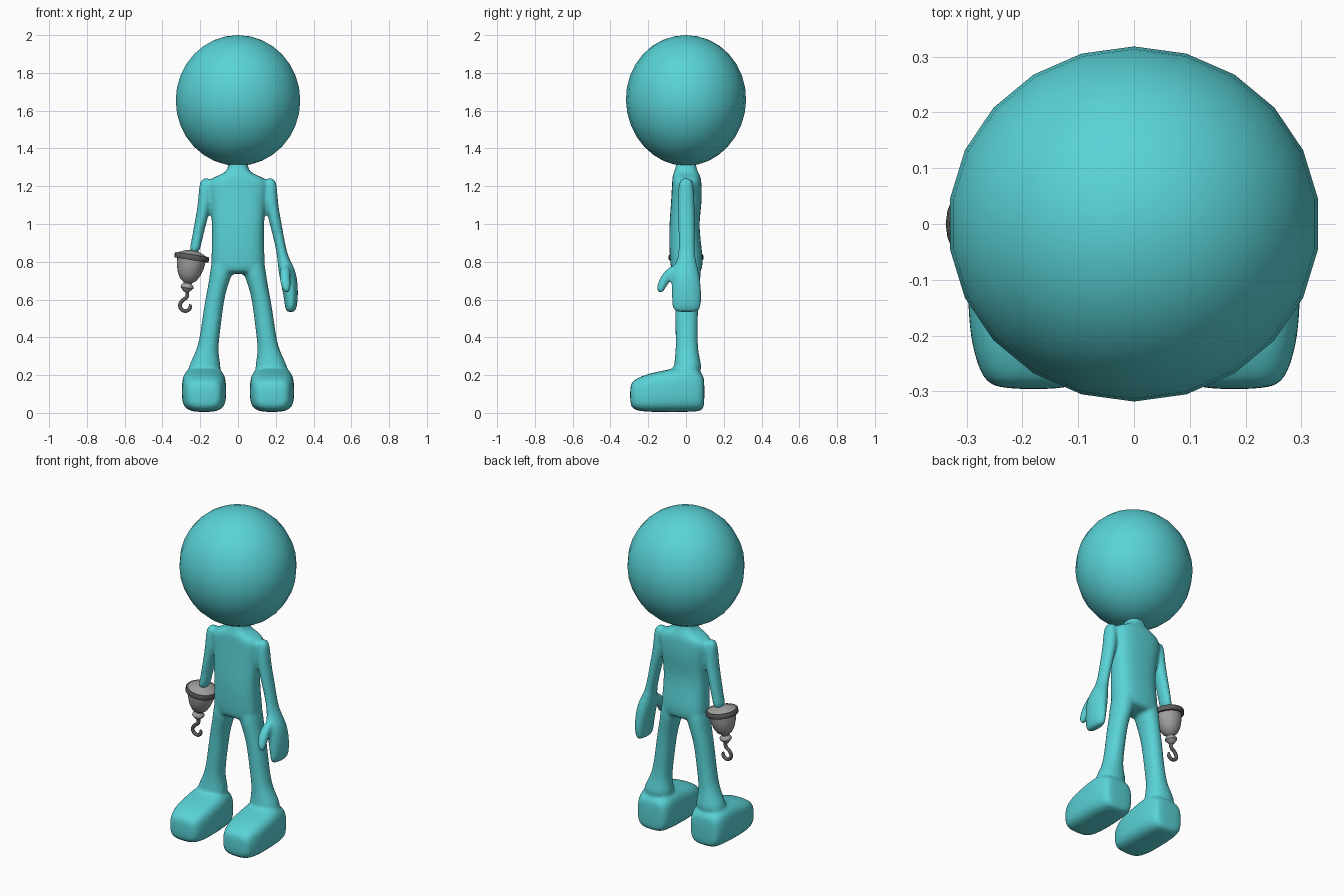
import bpy, bmesh, math
from mathutils import Vector

if "Cube" in bpy.data.objects:
    bpy.data.objects.remove(bpy.data.objects["Cube"])


def material(name, rgb):
    m = bpy.data.materials.new(name)
    m.diffuse_color = (*rgb, 1)
    m.use_nodes = True
    m.node_tree.nodes["Principled BSDF"].inputs["Base Color"].default_value = m.diffuse_color
    return m


TEAL = material("teal", (0.10, 0.65, 0.68))
LIGHT = material("light_metal", (0.36, 0.36, 0.36))
DARK = material("dark_metal", (0.11, 0.11, 0.11))


def add_object(name, bm, mat):
    bmesh.ops.recalc_face_normals(bm, faces=bm.faces)
    me = bpy.data.meshes.new(name)
    bm.to_mesh(me)
    bm.free()
    me.materials.append(mat)
    ob = bpy.data.objects.new(name, me)
    bpy.context.collection.objects.link(ob)
    for p in me.polygons:
        p.use_smooth = True
    return ob


def spow(v, e):
    return math.copysign(abs(v) ** e, v)


def loft(bm, sections, power=2.0, along_y=False, side=1, n=20):
    """Skin superellipse rings; a section is (x, y, z, half width, half depth)."""
    rings = []
    for x, y, z, a, b in sections:
        ring = []
        for i in range(n):
            t = 2 * math.pi * i / n
            u, v = a * spow(math.cos(t), 2 / power), b * spow(math.sin(t), 2 / power)
            p = (x + u, y, z + v) if along_y else (x + u, y + v, z)
            ring.append(bm.verts.new((side * p[0], p[1], p[2])))
        rings.append(ring)
    for r, s in zip(rings, rings[1:]):
        for i in range(n):
            j = (i + 1) % n
            bm.faces.new((r[i], r[j], s[j], s[i]))
    bm.faces.new(rings[0])
    bm.faces.new(rings[-1])


TORSO = [(0, 0, 1.35, .05, .05), (0, 0, 1.295, .051, .055), (0, 0, 1.268, .075, .068),
         (0, .003, 1.25, .125, .075), (0, .004, 1.225, .165, .078), (0, .004, 1.17, .157, .081),
         (0, .001, 1.1, .147, .082), (0, -.01, 1.0, .139, .079), (0, -.005, .9, .138, .085),
         (0, .002, .82, .143, .088), (0, .003, .765, .142, .085), (0, .003, .735, .11, .07)]
LEG = [(.075, .003, .85, .055, .07), (.086, .003, .75, .063, .078), (.102, .003, .69, .053, .072),
       (.124, .003, .6, .05, .064), (.137, .003, .5, .052, .06), (.151, .003, .4, .052, .059),
       (.162, .005, .33, .058, .06), (.174, .008, .27, .078, .07), (.18, .01, .2, .1, .08)]
FOOT = [(.18, -.297, .095, .07, .055), (.18, -.275, .095, .095, .083), (.18, -.2, .107, .117, .103),
        (.18, -.1, .116, .119, .112), (.18, -.03, .125, .118, .121), (.18, .04, .123, .11, .118),
        (.18, .085, .11, .095, .1), (.18, .098, .11, .07, .075)]
ARM = [(.17, 0, 1.243, .018, .025), (.172, 0, 1.225, .03, .036), (.172, 0, 1.18, .037, .043),
       (.177, 0, 1.1, .036, .047), (.2, .003, 1.0, .032, .045), (.221, .004, .9, .028, .043),
       (.234, .003, .84, .029, .045)]
HAND = [(.245, .002, .8, .036, .053), (.26, -.003, .75, .047, .072), (.273, .002, .68, .045, .079),
        (.281, .003, .6, .037, .08), (.28, .003, .55, .03, .076), (.278, .003, .532, .02, .06)]
THUMB = [(.25, -.045, .785, .022, .03), (.248, -.085, .745, .03, .036), (.25, -.115, .7, .03, .031),
         (.256, -.133, .66, .025, .024), (.258, -.135, .635, .016, .014)]

# Body: lofted limbs fused into one smooth skin
bm = bmesh.new()
loft(bm, TORSO, 2.7)
for side in (1, -1):
    loft(bm, LEG, 2.2, side=side)
    loft(bm, FOOT, 3.4, along_y=True, side=side)
loft(bm, ARM + HAND)
loft(bm, THUMB)
loft(bm, ARM, side=-1)
body = add_object("body", bm, TEAL)
body.modifiers.new("round", 'SUBSURF').levels = 2
body.modifiers["round"].render_levels = 2
fuse = body.modifiers.new("fuse", 'REMESH')
fuse.mode = 'VOXEL'
fuse.voxel_size = 0.01
fuse.use_smooth_shade = True
blend = body.modifiers.new("blend", 'SMOOTH')
blend.factor = 0.5
blend.iterations = 6

# Head: coarse smooth ball, a little fuller above the middle
bm = bmesh.new()
bmesh.ops.create_uvsphere(bm, u_segments=22, v_segments=16, radius=1)
for v in bm.verts:
    k = 1 + 0.02 * v.co.z
    v.co = Vector((v.co.x * .333, v.co.y * .318 * k, v.co.z * .346 + 1.654))
add_object("head", bm, TEAL)


def lathe(name, profile, mat, closed=False):
    """Spin a profile of (radius, height) and seat it on the tilted wrist axis."""
    bm = bmesh.new()
    vs = [bm.verts.new((r, 0, h)) for r, h in profile]
    es = [bm.edges.new(p) for p in zip(vs, vs[1:] + vs[:1] if closed else vs[1:])]
    bmesh.ops.spin(bm, geom=vs + es, axis=(0, 0, 1), cent=(0, 0, 0),
                   angle=2 * math.pi, steps=24, use_duplicate=False)
    bmesh.ops.remove_doubles(bm, verts=bm.verts, dist=1e-4)
    ob = add_object(name, bm, mat)
    ob.location = (-.245, 0, .823)
    ob.rotation_euler = (0, math.radians(9), 0)
    bpy.ops.object.select_all(action='DESELECT')
    bpy.context.view_layer.objects.active = ob
    ob.select_set(True)
    bpy.ops.object.shade_smooth_by_angle(angle=math.radians(40))
    return ob


# Wrist cup, its rim band and the knob below
lathe("wrist_cup", [(0, .037), (.035, .035), (.08, .014), (.076, -.012), (.072, -.05),
                    (.06, -.09), (.043, -.12), (.022, -.135), (.022, -.14), (.033, -.152),
                    (.034, -.163), (.022, -.176), (.012, -.187), (0, -.187)], LIGHT)
lathe("cup_rim", [(.07, .015), (.089, .015), (.092, .01), (.092, -.009), (.089, -.014),
                  (.07, -.014)], DARK, closed=True)

# Hook: bevelled curve
cu = bpy.data.curves.new("hook", 'CURVE')
cu.dimensions = '3D'
cu.bevel_depth = .0105
cu.bevel_resolution = 3
cu.resolution_u = 6
cu.use_fill_caps = True
path = [(-.272, .66), (-.271, .615), (-.297, .592), (-.307, .563), (-.282, .54),
        (-.256, .552), (-.252, .575)]
sp = cu.splines.new('BEZIER')
sp.bezier_points.add(len(path) - 1)
for bp, (x, z) in zip(sp.bezier_points, path):
    bp.co = (x, 0, z)
    bp.handle_left_type = bp.handle_right_type = 'AUTO'
sp.bezier_points[-1].radius = 0.7
cu.materials.append(DARK)
bpy.context.collection.objects.link(bpy.data.objects.new("hook", cu))
